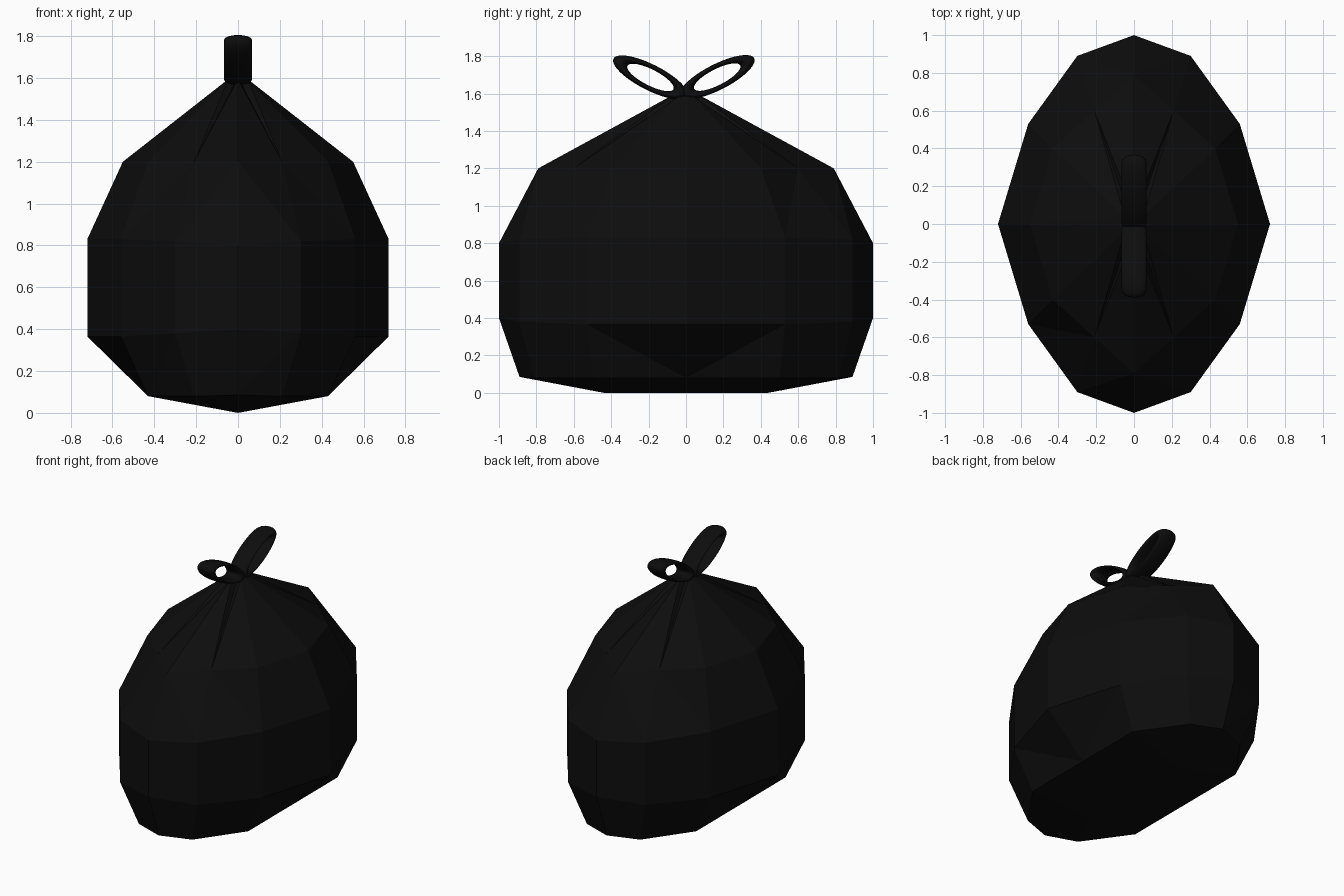
import bpy, bmesh, math
from mathutils import Matrix, Vector

if "Cube" in bpy.data.objects:
    bpy.data.objects.remove(bpy.data.objects["Cube"])

black = bpy.data.materials.new("black plastic")
black.diffuse_color = (0.004, 0.004, 0.004, 1)
black.use_nodes = True
black.node_tree.nodes["Principled BSDF"].inputs["Base Color"].default_value = black.diffuse_color


def finish(bm, name):
    me = bpy.data.meshes.new(name)
    bmesh.ops.recalc_face_normals(bm, faces=bm.faces)
    bm.to_mesh(me)
    bm.free()
    me.materials.append(black)
    ob = bpy.data.objects.new(name, me)
    bpy.context.collection.objects.link(ob)
    return ob


def ring(quarter):
    """Mirror four (x, y, z) points into a 12-point ring."""
    a, b, c, d = quarter
    m = lambda p, sx, sy: (p[0] * sx, p[1] * sy, p[2])
    return [a, b, c, d, m(c, 1, -1), m(b, 1, -1), m(a, 1, -1),
            m(b, -1, -1), m(c, -1, -1), m(d, -1, 1), m(c, -1, 1), m(b, -1, 1)]


# Bag body: faceted rings from the bottom ridge to the pinched neck
rings = [
    [(0, .44, 0), (0, .44, 0), (0, .44, 0), (0, 0, 0)],
    [(0, .89, .085), (.21, .81, .08), (.43, .5, .08), (.43, 0, .08)],
    [(0, 1, .40), (.30, .89, .38), (.56, .53, .365), (.72, 0, .365)],
    [(0, 1, .80), (.30, .89, .82), (.56, .53, .83), (.72, 0, .83)],
    [(0, .79, 1.2), (.21, .60, 1.2), (.43, .40, 1.2), (.55, 0, 1.2)],
    [(0, .065, 1.595), (.018, .035, 1.57), (.05, .04, 1.585), (.065, 0, 1.58)],
]
bm = bmesh.new()
loops = [[bm.verts.new(p) for p in ring(q)] for q in rings]
for lo, hi in zip(loops, loops[1:]):
    for i in range(12):
        j = (i + 1) % 12
        bm.faces.new((lo[i], lo[j], hi[j], hi[i]))
tip = bm.verts.new((0, 0, 1.61))
for i in range(12):
    bm.faces.new((loops[-1][i], loops[-1][(i + 1) % 12], tip))
bmesh.ops.remove_doubles(bm, verts=bm.verts, dist=0.001)
bmesh.ops.triangulate(bm, faces=[f for f in bm.faces if len(f.verts) > 3])
finish(bm, "bag_body")


# Tied loops: flattened tori standing in the side plane
def tie_loop(name, cy, cz, tilt, n=40, k=16, R=.18, r=.042):
    bm = bmesh.new()
    rot = Matrix.Rotation(tilt, 3, 'X')
    grid = []
    for i in range(n):
        t = 2 * math.pi * i / n
        row = []
        for j in range(k):
            s = 2 * math.pi * j / k
            d = R + r * math.cos(s)
            p = rot @ Vector((.066 * math.sin(s), d * math.cos(t), d * .31 * math.sin(t)))
            row.append(bm.verts.new(p + Vector((0, cy, cz))))
        grid.append(row)
    for i in range(n):
        for j in range(k):
            a, b = grid[i], grid[(i + 1) % n]
            f = bm.faces.new((a[j], b[j], b[(j + 1) % k], a[(j + 1) % k]))
            f.smooth = True
    finish(bm, name)


tie_loop("left_tie_loop", -.19, 1.686, math.radians(-27))
tie_loop("right_tie_loop", .167, 1.688, math.radians(27))
